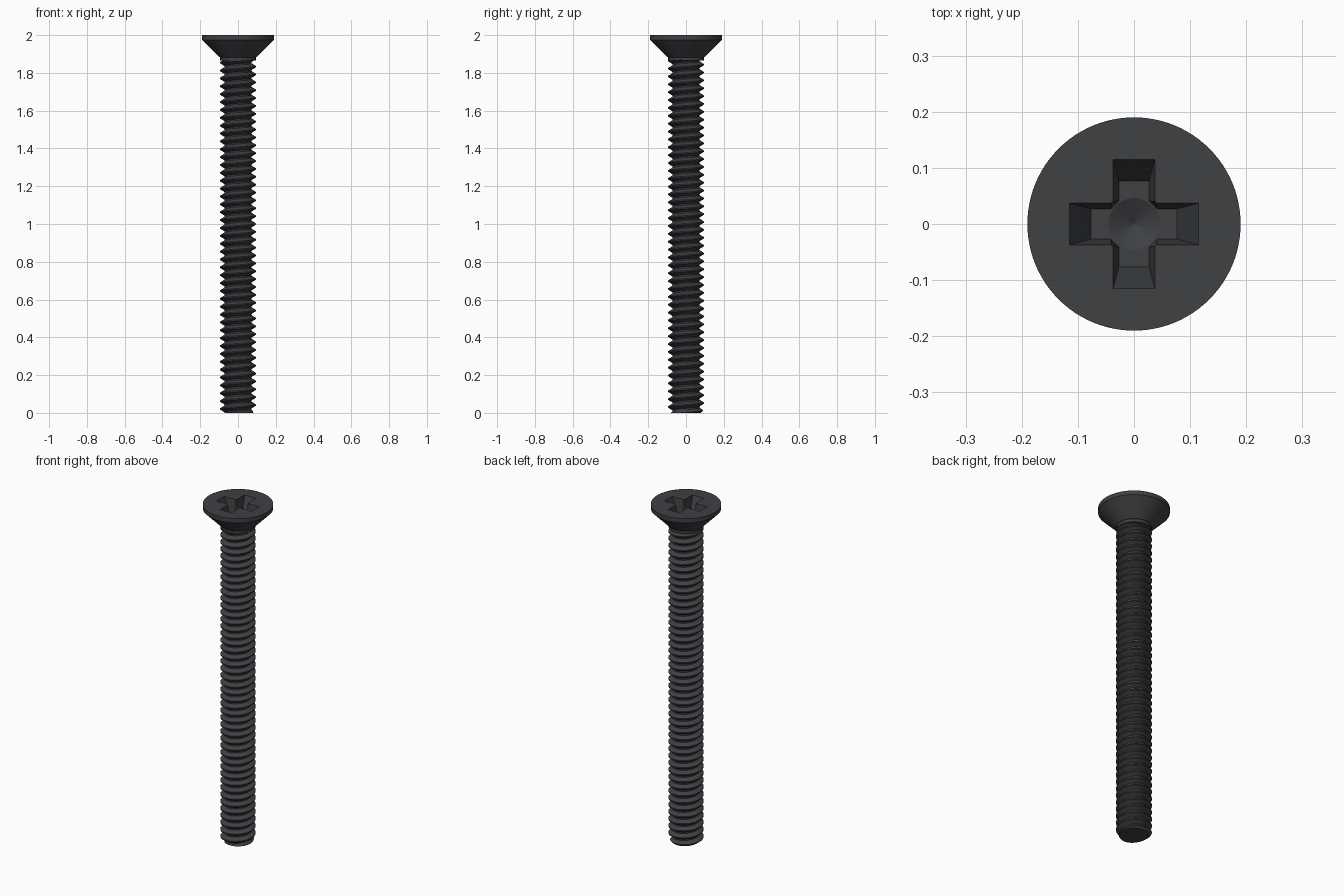
import bpy, bmesh, math
from math import cos, sin, pi

if "Cube" in bpy.data.objects:
    bpy.data.objects.remove(bpy.data.objects["Cube"])

mat = bpy.data.materials.new("black_oxide")
mat.diffuse_color = (0.05, 0.052, 0.057, 1)
mat.use_nodes = True
mat.node_tree.nodes["Principled BSDF"].inputs["Base Color"].default_value = mat.diffuse_color


def finish(bm, name, material=True):
    bmesh.ops.recalc_face_normals(bm, faces=bm.faces[:])
    me = bpy.data.meshes.new(name)
    bm.to_mesh(me)
    bm.free()
    ob = bpy.data.objects.new(name, me)
    bpy.context.collection.objects.link(ob)
    if material:
        me.materials.append(mat)
    return ob


def loft(bm, rings):
    """Skin a stack of equal-length point rings and cap both ends."""
    loops = [[bm.verts.new(p) for p in r] for r in rings]
    n = len(loops[0])
    for a, b in zip(loops, loops[1:]):
        for i in range(n):
            j = (i + 1) % n
            bm.faces.new((a[i], a[j], b[j], b[i]))
    bm.faces.new(loops[0])
    bm.faces.new(loops[-1])


def circle(r, z, n=96):
    return [(r * cos(2 * pi * i / n), r * sin(2 * pi * i / n), z) for i in range(n)]


def activate(ob):
    bpy.ops.object.select_all(action='DESELECT')
    ob.select_set(True)
    bpy.context.view_layer.objects.active = ob


# Countersunk head with short neck
bm = bmesh.new()
loft(bm, [circle(r, z) for r, z in
          [(0.094, 1.865), (0.094, 1.882), (0.1, 1.884), (0.19, 1.975), (0.19, 2.0)]])
head = finish(bm, "countersunk_head")


# Tapered cross recess
def cross(t):
    z = 2.0 - 0.1 * t
    w, l, c = 0.037 - 0.010 * t, 0.115 - 0.038 * t, 0.040 + 0.001 * t
    pts = []
    for k in range(4):
        a = k * pi / 2
        for x, y in [(c, -w), (l, -w), (l, w), (c, w)]:
            pts.append((x * cos(a) - y * sin(a), x * sin(a) + y * cos(a), z))
    return pts


bm = bmesh.new()
loft(bm, [cross(-0.2), cross(1)])
cutters = [finish(bm, "cross_recess_cutter", False)]
bm = bmesh.new()
loft(bm, [circle(0.048, 1.901, 32), circle(0.001, 1.876, 32)])
cutters.append(finish(bm, "recess_tip_cutter", False))

activate(head)
for c in cutters:
    c.hide_render = True
    m = head.modifiers.new("recess", 'BOOLEAN')
    m.operation, m.solver, m.object = 'DIFFERENCE', 'EXACT', c
    bpy.ops.object.modifier_apply(modifier=m.name)
    bpy.data.objects.remove(c)

# Threaded shank: right-handed helical V thread
PITCH, SEG, TOP = 1 / 24, 64, 1.87
MAJOR, MINOR = 0.095, 0.072
CREST, ROOT = 0.07, 0.09   # half widths of the flats, in pitches


def radius(z, turn):
    p = (z / PITCH - turn) % 1.0
    d = min(p, 1 - p)          # distance from crest centre
    f = min(max((d - CREST) / (0.5 - ROOT - CREST), 0), 1)
    r = MAJOR + (MINOR - MAJOR) * f
    return min(r, 0.080 + 0.8 * z)   # chamfered tip


offsets = [-CREST, CREST, 0.5 - ROOT, 0.5 + ROOT]
bm = bmesh.new()
cols = []
for i in range(SEG + 1):
    turn = i / SEG
    col = []
    for k in range(-2, int(TOP / PITCH) + 3):
        for o in offsets:
            z = min(max((k + o + turn) * PITCH, 0), TOP)
            r = radius(z, turn)
            col.append(bm.verts.new((r * cos(2 * pi * turn), r * sin(2 * pi * turn), z)))
    cols.append(col)
for a, b in zip(cols, cols[1:]):
    for j in range(len(a) - 1):
        q = (a[j], b[j], b[j + 1], a[j + 1])
        if max(v.co.z for v in q) - min(v.co.z for v in q) > 1e-6:
            bm.faces.new(q)
bmesh.ops.remove_doubles(bm, verts=bm.verts[:], dist=1e-5)
bmesh.ops.delete(bm, geom=[v for v in bm.verts if not v.link_faces], context='VERTS')
bmesh.ops.holes_fill(bm, edges=[e for e in bm.edges if e.is_boundary], sides=0)
shank = finish(bm, "threaded_shank")

for ob in (head, shank):
    activate(ob)
    bpy.ops.object.shade_smooth_by_angle(angle=math.radians(25))
